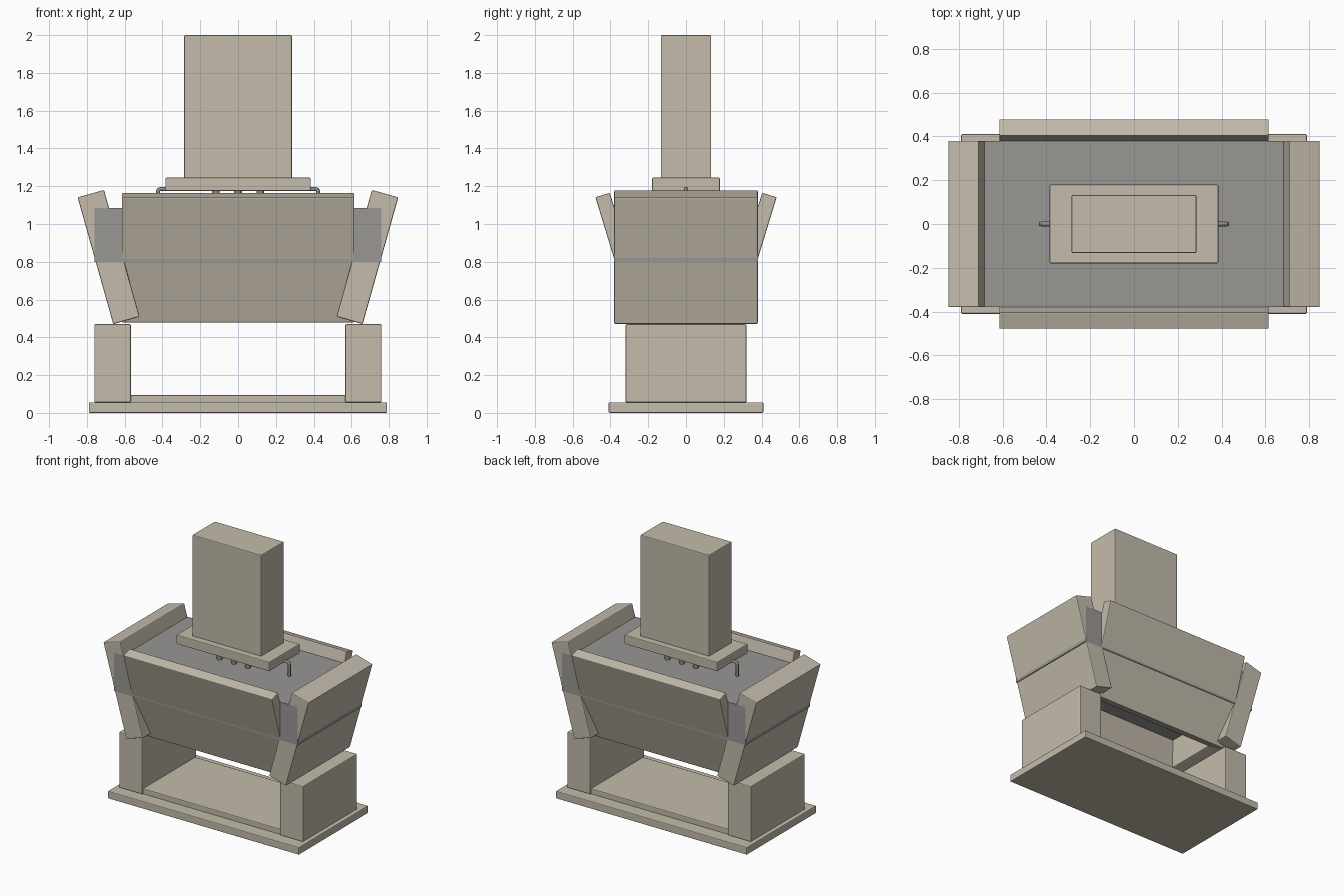
import bpy
import math
from mathutils import Vector

cube = bpy.data.objects.get("Cube")
if cube:
    bpy.data.objects.remove(cube, do_unlink=True)


def material(name, rgb, roughness=0.8):
    m = bpy.data.materials.new(name)
    m.use_nodes = True
    m.diffuse_color = (*rgb, 1)
    bsdf = m.node_tree.nodes["Principled BSDF"]
    bsdf.inputs["Base Color"].default_value = (*rgb, 1)
    bsdf.inputs["Roughness"].default_value = roughness
    return m


STONE = material("warm_stone", (0.55, 0.50, 0.41))
WATER = material("grey_water", (0.32, 0.31, 0.295))
METAL = material("dark_metal", (0.27, 0.26, 0.24))


def block(name, size, centre, mat=STONE, rotation=(0, 0, 0), bevel=0.006):
    """Box with a narrow chamfer on its edges."""
    bpy.ops.mesh.primitive_cube_add(size=1, location=centre, rotation=rotation)
    ob = bpy.context.object
    ob.name = name
    ob.scale = size
    bpy.ops.object.transform_apply(location=False, rotation=False, scale=True)
    ob.data.materials.append(mat)
    if bevel:
        mod = ob.modifiers.new("chamfer", 'BEVEL')
        mod.width = bevel
        mod.segments = 2
    return ob


def tube(name, points, radius):
    """Round pipe along a path."""
    curve = bpy.data.curves.new(name, 'CURVE')
    curve.dimensions = '3D'
    curve.bevel_depth = radius
    curve.bevel_resolution = 2
    curve.use_fill_caps = True
    spline = curve.splines.new('POLY')
    spline.points.add(len(points) - 1)
    for p, co in zip(spline.points, points):
        p.co = (*co, 1)
    curve.materials.append(METAL)
    ob = bpy.data.objects.new(name, curve)
    bpy.context.collection.objects.link(ob)


# Foundation
block("base_slab", (1.58, 0.82, 0.056), (0, 0, 0.028))
block("inner_floor", (1.16, 0.62, 0.05), (0, 0, 0.07))

# Trough filling and central pillar
block("water_body", (1.52, 0.76, 0.285), (0, 0, 0.9425), WATER, bevel=0)
block("pillar_plinth", (0.77, 0.36, 0.07), (0, 0, 1.21))
block("pillar", (0.57, 0.266, 0.76), (0, 0, 1.62))

side_tilt = math.radians(15.7)
face_tilt = math.radians(17)
for s, side in ((1, "left"), (-1, "right")):
    # Legs and the leaning end walls
    block(side + "_leg", (0.193, 0.64, 0.415), (s * 0.664, 0, 0.2625))
    block(side + "_wall", (0.145, 0.76, 0.697), (s * 0.685, 0, 0.825),
          rotation=(0, s * side_tilt, 0))
    # Bent spout at each end of the plinth
    tube(side + "_spout", [Vector((s * x, 0, z)) for x, z in
         ((0.36, 1.185), (0.41, 1.185), (0.421, 1.181), (0.424, 1.17), (0.424, 1.075))], 0.011)

for s, end in ((-1, "front"), (1, "back")):
    # Leaning long walls
    block(end + "_wall", (1.23, 0.08, 0.695), (0, s * 0.34, 0.821),
          rotation=(-s * face_tilt, 0, 0))
    # Row of small spouts under the plinth
    for i in (-1, 0, 1):
        tube(f"{end}_spout_{i + 2}", [(i * 0.117, s * 0.05, 1.19), (i * 0.117, s * 0.05, 1.075)], 0.02)
